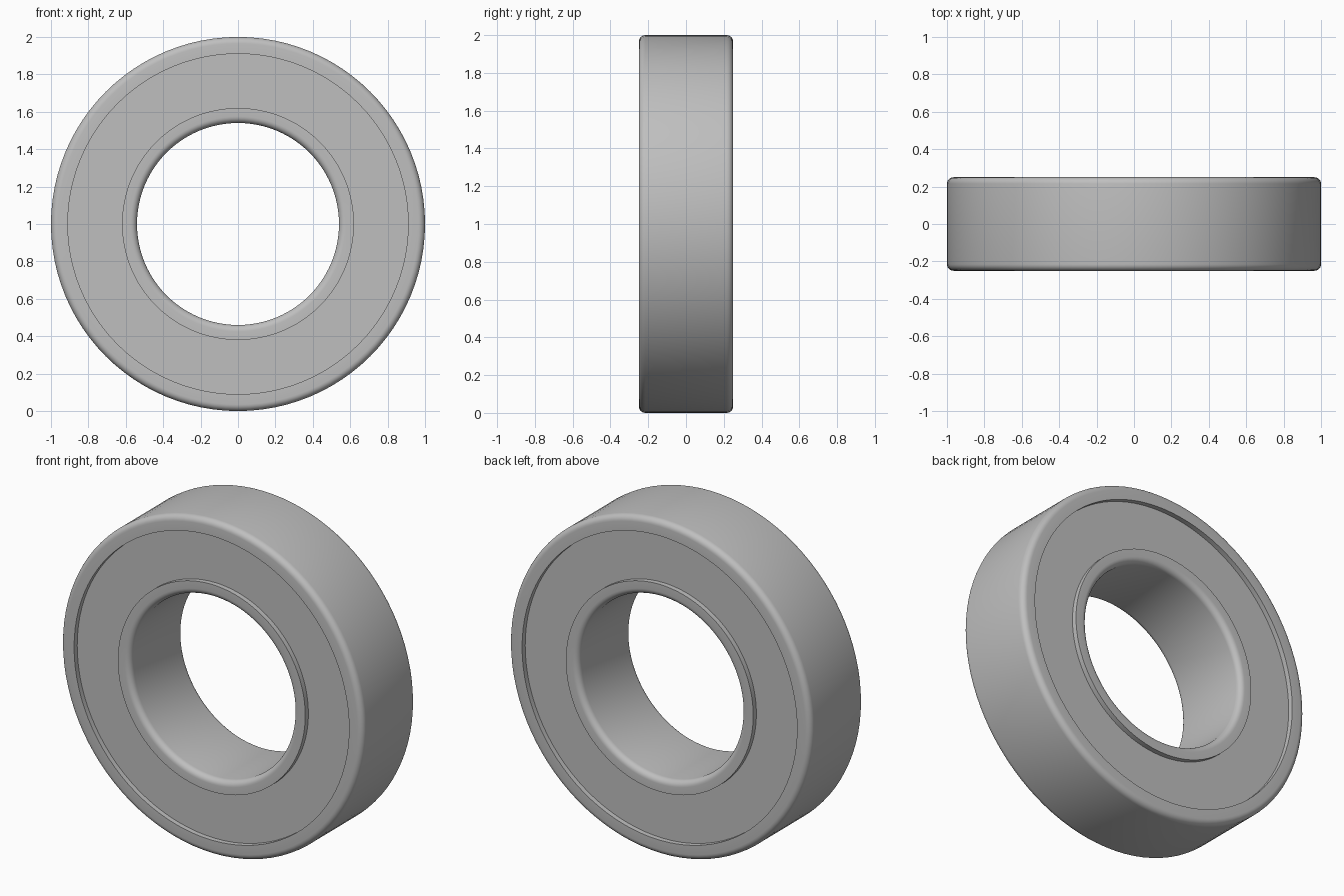
import bpy, bmesh
from math import sin, cos, pi, radians
from mathutils import Matrix, Vector

if "Cube" in bpy.data.objects:
    bpy.data.objects.remove(bpy.data.objects["Cube"])

HALF, FILLET, RECESS, SEGMENTS = 0.25, 0.035, 0.03, 96

steel = bpy.data.materials.new("steel grey")
steel.use_nodes = True
steel.diffuse_color = (0.52, 0.52, 0.52, 1)
steel.node_tree.nodes["Principled BSDF"].inputs["Base Color"].default_value = steel.diffuse_color


def ring(name, profile):
    """Spin a closed (radius, depth) profile about the y axis."""
    bm = bmesh.new()
    loops = []
    for i in range(SEGMENTS):
        a = 2 * pi * i / SEGMENTS
        loops.append([bm.verts.new((r * sin(a), y, r * cos(a))) for r, y in profile])
    n = len(profile)
    for i in range(SEGMENTS):
        p, q = loops[i], loops[(i + 1) % SEGMENTS]
        for j in range(n):
            k = (j + 1) % n
            bm.faces.new((p[j], p[k], q[k], q[j]))
    bmesh.ops.recalc_face_normals(bm, faces=bm.faces)
    mesh = bpy.data.meshes.new(name)
    bm.to_mesh(mesh)
    bm.free()
    obj = bpy.data.objects.new(name, mesh)
    obj.location.z = 1
    mesh.materials.append(steel)
    bpy.context.collection.objects.link(obj)
    bpy.ops.object.select_all(action="DESELECT")
    obj.select_set(True)
    bpy.context.view_layer.objects.active = obj
    bpy.ops.object.shade_smooth_by_angle(angle=radians(30))


def race(name, round_r, square_r):
    """Race with filleted corners on one radius and sharp ones on the other."""
    side = 1 if round_r > square_r else -1
    profile = [(square_r, -HALF)]
    for sign in (-1, 1):
        arc = []
        for i in range(7):
            t = i / 6 * pi / 2
            arc.append((round_r - side * FILLET * (1 - sin(t)),
                        sign * (HALF - FILLET * (1 - cos(t)))))
        profile += arc if sign < 0 else arc[::-1]
    ring(name, profile + [(square_r, HALF)])


# Outer and inner races
race("outer_race", 1.0, 0.91)
race("inner_race", 0.54, 0.62)

# Recessed shields on both sides
for name, sign in (("front_shield", -1), ("back_shield", 1)):
    face, rear = sign * (HALF - RECESS), sign * (HALF - RECESS - 0.04)
    ring(name, [(0.62, face), (0.91, face), (0.91, rear), (0.62, rear)])
